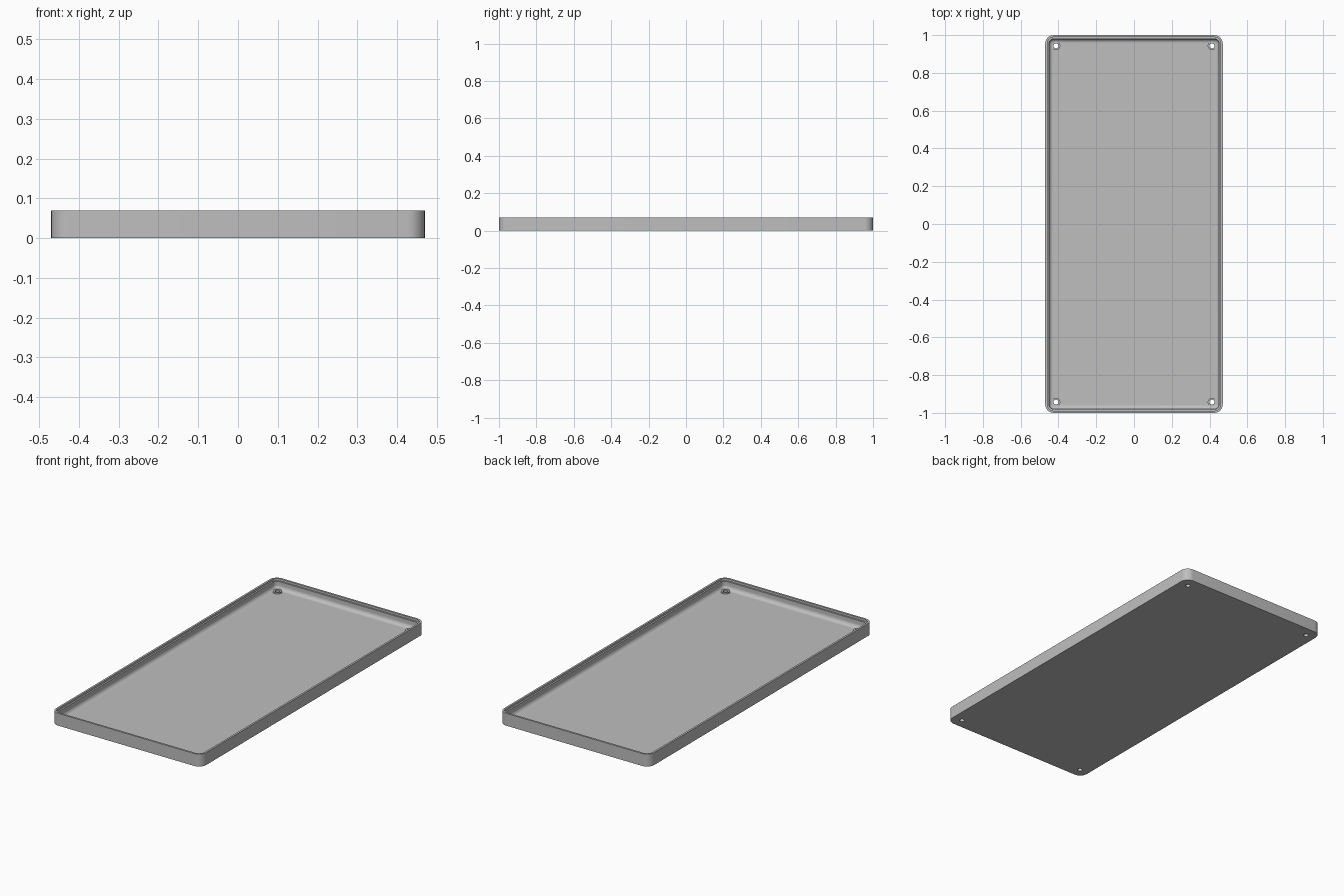
import bpy, bmesh, math

HALF_X, HALF_Y, HEIGHT = 0.47, 1.0, 0.07
CORNER, FLOOR, FILLET, WALL = 0.045, 0.016, 0.022, 0.02
HOLE_X, HOLE_Y = 0.413, 0.943

if "Cube" in bpy.data.objects:
    bpy.data.objects.remove(bpy.data.objects["Cube"])

grey = bpy.data.materials.new("grey plastic")
grey.use_nodes = True
grey.diffuse_color = (0.52, 0.52, 0.52, 1)
grey.node_tree.nodes["Principled BSDF"].inputs["Base Color"].default_value = grey.diffuse_color


def rounded_loop(bm, inset, z, steps=8):
    """Ring of vertices around a rounded rectangle."""
    r = max(CORNER - inset, 0.006)
    cx, cy = HALF_X - inset - r, HALF_Y - inset - r
    ring = []
    for q, (sx, sy) in enumerate([(1, 1), (-1, 1), (-1, -1), (1, -1)]):
        for i in range(steps + 1):
            a = math.pi / 2 * (q + i / steps)
            ring.append(bm.verts.new((sx * cx + r * math.cos(a), sy * cy + r * math.sin(a), z)))
    return ring


def circle_loop(bm, radius, z, n=32):
    return [bm.verts.new((radius * math.cos(2 * math.pi * i / n),
                          radius * math.sin(2 * math.pi * i / n), z)) for i in range(n)]


def skin(bm, rings):
    """Join successive rings and cap both ends."""
    for a, b in zip(rings, rings[1:]):
        for i in range(len(a)):
            j = (i + 1) % len(a)
            bm.faces.new((a[i], a[j], b[j], b[i]))
    bm.faces.new(rings[0][::-1])
    bm.faces.new(rings[-1])
    bmesh.ops.recalc_face_normals(bm, faces=bm.faces)


def finish(bm, name, location=(0, 0, 0)):
    mesh = bpy.data.meshes.new(name)
    bm.to_mesh(mesh)
    bm.free()
    mesh.materials.append(grey)
    ob = bpy.data.objects.new(name, mesh)
    ob.location = location
    bpy.context.collection.objects.link(ob)
    return ob


def cylinder(name, x, y, radius, z0, z1):
    bm = bmesh.new()
    skin(bm, [circle_loop(bm, radius, z0), circle_loop(bm, radius, z1)])
    return finish(bm, name, (x, y, 0))


def boolean(ob, other, operation):
    mod = ob.modifiers.new("join", "BOOLEAN")
    mod.operation, mod.object, mod.solver = operation, other, "EXACT"
    bpy.context.view_layer.objects.active = ob
    bpy.ops.object.modifier_apply(modifier=mod.name)
    bpy.data.objects.remove(other)


# Tray: outer wall, stepped rim, filleted inside, flat floor
profile = [(0, 0), (0, HEIGHT), (0.011, HEIGHT), (0.011, HEIGHT - 0.012), (WALL, HEIGHT - 0.012)]
for i in range(9):
    a = math.pi / 2 * i / 8
    profile.append((WALL + FILLET * (1 - math.cos(a)), FLOOR + FILLET * (1 - math.sin(a))))
bm = bmesh.new()
skin(bm, [rounded_loop(bm, inset, z) for inset, z in profile])
tray = finish(bm, "tray")

# Screw bosses with through holes at the corners
for sx in (-1, 1):
    for sy in (-1, 1):
        x, y = sx * HOLE_X, sy * HOLE_Y
        boolean(tray, cylinder("screw_boss", x, y, 0.023, 0.006, FLOOR + 0.008), "UNION")
        boolean(tray, cylinder("screw_hole", x, y, 0.013, -0.1, 0.2), "DIFFERENCE")

bpy.ops.object.select_all(action="DESELECT")
tray.select_set(True)
bpy.context.view_layer.objects.active = tray
bpy.ops.object.shade_smooth_by_angle(angle=math.radians(30))
